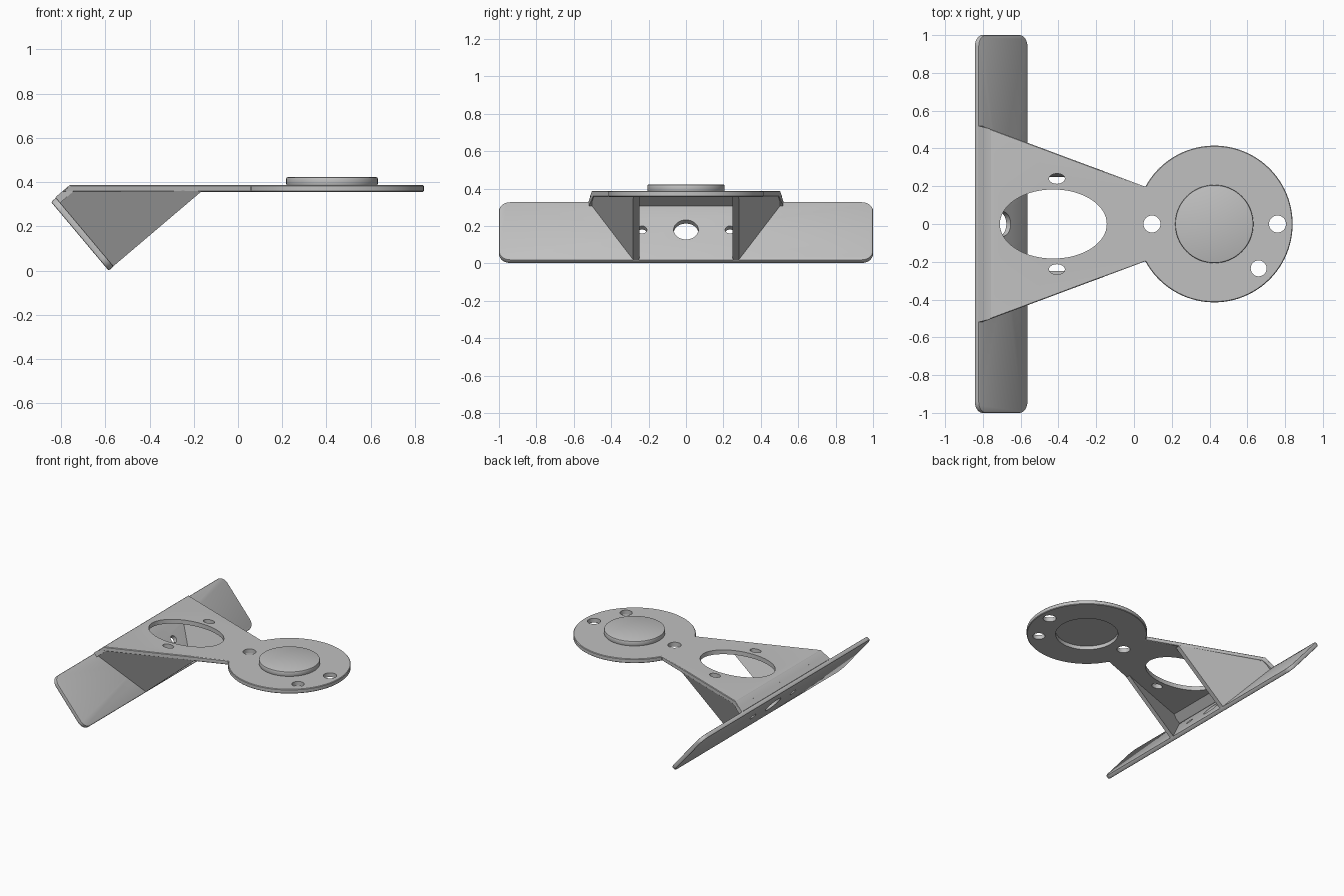
import bpy, bmesh
from math import radians, sin, cos, pi
from mathutils import Matrix

if "Cube" in bpy.data.objects:
    bpy.data.objects.remove(bpy.data.objects["Cube"], do_unlink=True)

grey = bpy.data.materials.new("plain grey")
grey.use_nodes = True
grey.diffuse_color = (0.53, 0.53, 0.53, 1)
grey.node_tree.nodes["Principled BSDF"].inputs["Base Color"].default_value = (0.53, 0.53, 0.53, 1)


def finish(name, bm, matrix=None):
    bmesh.ops.recalc_face_normals(bm, faces=bm.faces)
    if matrix:
        bm.transform(matrix)
    mesh = bpy.data.meshes.new(name)
    bm.to_mesh(mesh)
    bm.free()
    mesh.materials.append(grey)
    obj = bpy.data.objects.new(name, mesh)
    bpy.context.collection.objects.link(obj)
    return obj


def loft(name, ring_a, ring_b, matrix=None):
    """Solid between two matching rings of points."""
    bm = bmesh.new()
    a = [bm.verts.new(p) for p in ring_a]
    b = [bm.verts.new(p) for p in ring_b]
    bm.faces.new(a)
    bm.faces.new(b)
    for i in range(len(a)):
        j = (i + 1) % len(a)
        bm.faces.new((a[i], a[j], b[j], b[i]))
    return finish(name, bm, matrix)


def prism(name, outline, low, high, matrix=None):
    return loft(name, [(x, y, low) for x, y in outline],
                [(x, y, high) for x, y in outline], matrix)


def arc(cx, cy, rx, ry, start=0, end=2 * pi, n=64):
    count = n if end - start >= 2 * pi else n + 1
    return [(cx + rx * cos(start + (end - start) * i / n),
             cy + ry * sin(start + (end - start) * i / n)) for i in range(count)]


def activate(obj):
    bpy.ops.object.select_all(action='DESELECT')
    obj.select_set(True)
    bpy.context.view_layer.objects.active = obj


def bevel(obj, width, segments=2):
    mod = obj.modifiers.new("edge rounding", 'BEVEL')
    mod.width, mod.segments = width, segments
    mod.limit_method, mod.angle_limit = 'ANGLE', radians(40)
    activate(obj)
    bpy.ops.object.modifier_apply(modifier=mod.name)


def cut(obj, holes, low, high, matrix=None):
    """Cut elliptical holes given as (x, y, radius x, radius y)."""
    for hole in holes:
        cutter = prism("cutter", arc(*hole), low, high, matrix)
        mod = obj.modifiers.new("hole", 'BOOLEAN')
        mod.operation, mod.solver, mod.object = 'DIFFERENCE', 'EXACT', cutter
        activate(obj)
        bpy.ops.object.modifier_apply(modifier=mod.name)
        bpy.data.objects.remove(cutter, do_unlink=True)


def smooth(obj):
    activate(obj)
    bpy.ops.object.shade_smooth_by_angle(angle=radians(30))


def half_width(x):
    return 0.195 + 0.376 * (0.06 - x)


UNDER, TOP, DISC_X, DISC_R = 0.355, 0.387, 0.425, 0.415
neck = radians(151.6)

# Top plate: round disc running into a flared arm with a slanted end
disc_arc = arc(DISC_X, 0, DISC_R, DISC_R, -neck, neck, 80)


def plate_ring(end_x, z):
    w = half_width(end_x)
    return [(x, y, z) for x, y in disc_arc + [(end_x, w), (end_x, -w)]]


plate = loft("top_plate", plate_ring(-0.798, UNDER), plate_ring(-0.76, TOP))
bevel(plate, 0.004, 1)
cut(plate, [(-0.427, 0, 0.283, 0.183), (0.095, 0, 0.045, 0.045),
            (0.76, 0, 0.045, 0.045), (0.66, -0.235, 0.042, 0.042),
            (-0.408, 0.24, 0.042, 0.027), (-0.408, -0.24, 0.042, 0.027)], 0.3, 0.45)
# Shallow recess under the disc
cut(plate, [(DISC_X, 0, 0.215, 0.215)], 0.3, 0.383)
smooth(plate)

# Raised round boss on the disc
boss = prism("boss", arc(DISC_X, 0, 0.207, 0.207), 0.384, 0.422)
bevel(boss, 0.007)
smooth(boss)

# Tilted wing plate with rounded corners
tilt = Matrix.Translation((-0.845, 0, 0.31)) @ Matrix.Rotation(radians(50), 4, 'Y')
length, r = 0.405, 0.06
outline = []
for k, (cx, cy) in enumerate([(length - r, 1 - r), (r, 1 - r),
                              (r, r - 1), (length - r, r - 1)]):
    outline += arc(cx, cy, r, r, k * pi / 2, (k + 1) * pi / 2, 8)
wing = prism("wing_plate", outline, 0, 0.03, tilt)
bevel(wing, 0.006)
cut(wing, [(0.195, 0, 0.068, 0.066), (0.195, 0.235, 0.026, 0.026),
           (0.195, -0.235, 0.026, 0.026)], -0.1, 0.1, tilt)
smooth(wing)

# Wedge joining the top plate to the wing
profile = [(-0.76, TOP), (-0.825, 0.332), (-0.805, 0.305), (-0.745, UNDER + 0.002)]
loft("joining_wedge", [(x, -min(half_width(x), 0.52), z) for x, z in profile],
     [(x, min(half_width(x), 0.52), z) for x, z in profile])

# Leaning triangular gussets on both sides
corners = [(-0.165, 0.282, 0.358), (-0.76, 0.5, 0.38), (-0.825, 0.52, 0.328), (-0.577, 0.283, 0.008)]
for side, name in ((1, "left_gusset"), (-1, "right_gusset")):
    loft(name, [(x, side * y, z) for x, y, z in corners],
         [(x, side * (y - 0.033), z) for x, y, z in corners])
